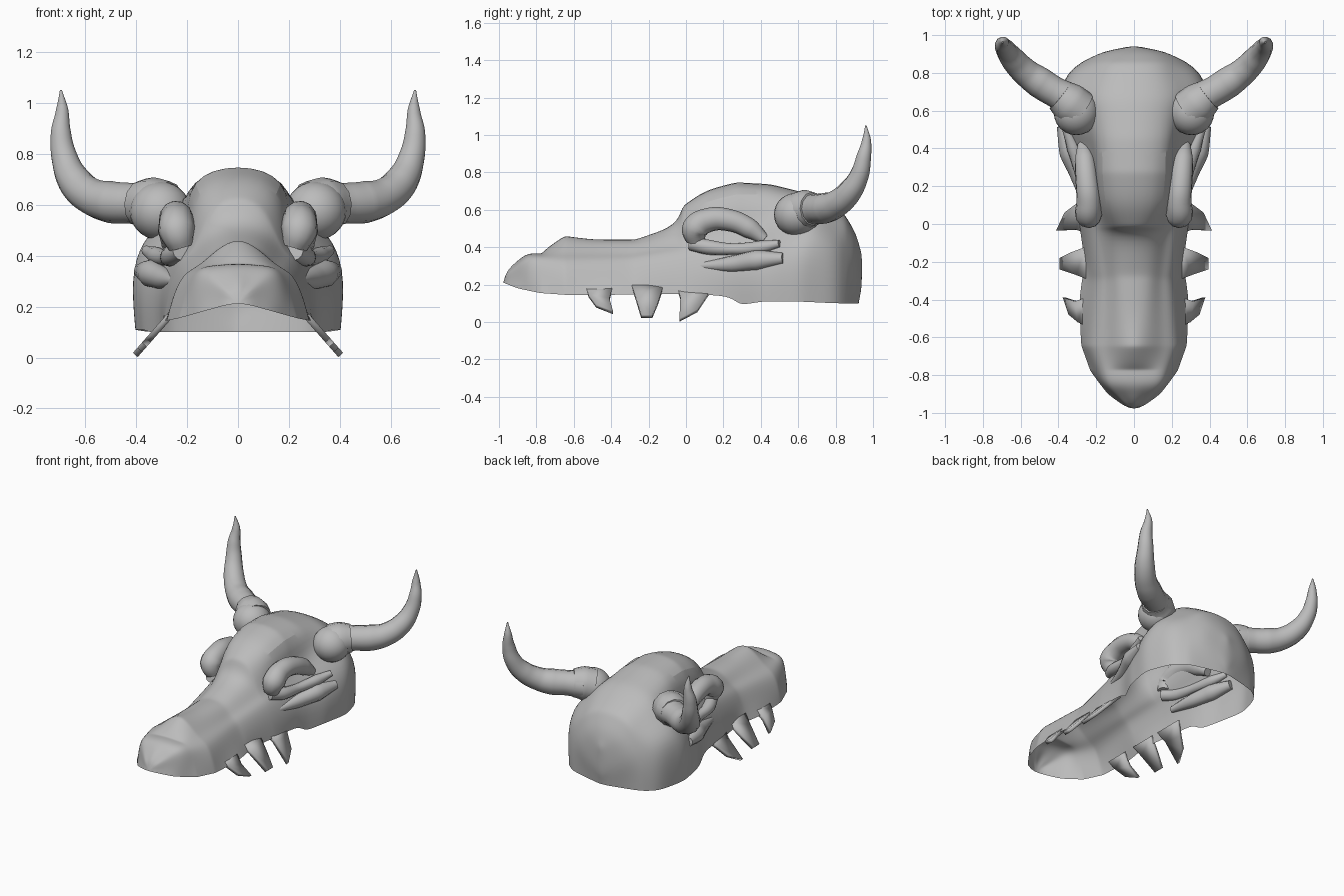
import bpy, bmesh, random
from mathutils import Vector

random.seed(4)
cube = bpy.data.objects.get("Cube")
if cube:
    bpy.data.objects.remove(cube, do_unlink=True)

BONE = (0.5, 0.5, 0.5, 1.0)
bone = bpy.data.materials.new("bone grey")
bone.use_nodes = True
bone.diffuse_color = BONE
bone.node_tree.nodes["Principled BSDF"].inputs["Base Color"].default_value = BONE


def finish(obj, angle=0.9):
    """Give the part its colour and smooth shading."""
    obj.data.materials.clear()
    obj.data.materials.append(bone)
    bpy.ops.object.select_all(action='DESELECT')
    obj.select_set(True)
    bpy.context.view_layer.objects.active = obj
    bpy.ops.object.shade_smooth_by_angle(angle=angle)
    return obj


def mesh_object(name, bm):
    mesh = bpy.data.meshes.new(name)
    bm.to_mesh(mesh)
    bm.free()
    obj = bpy.data.objects.new(name, mesh)
    bpy.context.collection.objects.link(obj)
    return obj


def sample(rail, y):
    """Point on a guide rail of (y, x, z) at depth y."""
    for a, b in zip(rail, rail[1:]):
        if y <= b[0]:
            t = max(0, (y - a[0]) / (b[0] - a[0]))
            return Vector((a[1] + (b[1] - a[1]) * t, y, a[2] + (b[2] - a[2]) * t))
    return Vector((rail[-1][1], rail[-1][0], rail[-1][2]))


def tube(name, points, radii, side, resolution=6):
    """Tapered round sweep through a few points."""
    curve = bpy.data.curves.new(name, 'CURVE')
    curve.dimensions = '3D'
    curve.bevel_depth = 1.0
    curve.bevel_resolution = 4
    curve.resolution_u = resolution
    curve.use_fill_caps = True
    spline = curve.splines.new('BEZIER')
    spline.bezier_points.add(len(points) - 1)
    for p, (x, y, z), r in zip(spline.bezier_points, points, radii):
        p.co = (side * x, y, z)
        p.radius = r
        p.handle_left_type = p.handle_right_type = 'AUTO'
    obj = bpy.data.objects.new(name, curve)
    bpy.context.collection.objects.link(obj)
    bpy.ops.object.select_all(action='DESELECT')
    obj.select_set(True)
    bpy.context.view_layer.objects.active = obj
    bpy.ops.object.convert(target='MESH')
    return finish(bpy.context.object)


# Guide rails running from the snout tip to the back of the head: (y, x, z)
ridge = [(y, 0, z) for y, z in (
    (-1, .22), (-.93, .31), (-.85, .37), (-.77, .37), (-.74, .41), (-.65, .48),
    (-.5, .445), (-.27, .445), (-.05, .53), (-.02, .63), (.1, .72), (.27, .765),
    (.45, .755), (.68, .69), (.85, .58), (.91, .48), (.945, .34))]
crest = [(-1, 0, .22), (-.85, .08, .365), (-.77, .1, .36), (-.65, .09, .42),
         (-.5, .08, .43), (-.27, .09, .43), (-.05, .11, .49), (-.02, .11, .59),
         (.1, .18, .67), (.27, .2, .71), (.45, .2, .7), (.68, .18, .66),
         (.85, .13, .56), (.91, .09, .45), (.945, 0, .34)]
gutter = [(-1, 0, .22), (-.85, .13, .355), (-.65, .15, .36), (-.3, .14, .36),
          (-.05, .17, .4), (.1, .19, .45), (.3, .2, .5), (.5, .23, .56),
          (.68, .28, .56), (.85, .2, .49), (.91, .14, .41), (.945, 0, .3)]
shoulder = [(-1, 0, .22), (-.85, .16, .33), (-.65, .22, .33), (-.3, .19, .34),
            (-.05, .22, .38), (.15, .24, .42), (.4, .28, .44), (.55, .38, .45),
            (.68, .39, .46), (.8, .34, .42), (.91, .18, .33), (.945, 0, .25)]
cheek = [(-1, 0, .22), (-.85, .175, .25), (-.65, .26, .23), (-.3, .23, .25),
         (0, .27, .28), (.2, .3, .28), (.4, .38, .3), (.6, .43, .32),
         (.8, .36, .27), (.9, .22, .24), (.945, 0, .2)]
rim = [(-1, 0, .22), (-.9, .14, .18), (-.78, .23, .155), (-.64, .28, .145),
       (-.4, .29, .145), (-.2, .26, .15), (0, .29, .15), (.22, .3, .14),
       (.3, .32, .09), (.4, .37, .11), (.6, .41, .11), (.8, .35, .1),
       (.87, .25, .1), (.93, 0, .1)]

# Skull: an open-bottomed shell lofted over the rails
rails = [ridge, crest, gutter, shoulder, cheek, rim]
stations = sorted({round(p[0], 3) for p in ridge + gutter + rim})
bm = bmesh.new()
rows = []
for y in stations:
    half = [sample(r, y) for r in rails]
    other = [Vector((-p.x, p.y, p.z)) for p in half[:0:-1]]
    rows.append([bm.verts.new(p) for p in other + half])
for a, b in zip(rows, rows[1:]):
    for i in range(len(a) - 1):
        bm.faces.new((a[i], a[i + 1], b[i + 1], b[i]))
bmesh.ops.remove_doubles(bm, verts=bm.verts, dist=0.002)
bmesh.ops.recalc_face_normals(bm, faces=bm.faces)
if sum(f.normal.z * f.calc_area() for f in bm.faces) < 0:
    bmesh.ops.reverse_faces(bm, faces=bm.faces)
skull = mesh_object("skull", bm)
finish(skull, 1.2)
smooth = skull.modifiers.new("smooth", 'SUBSURF')
smooth.levels = smooth.render_levels = 2

# Tooth outlines in (y, z); each splays outward as it drops
teeth = {
    "front_tooth": [(-.54, .19), (-.52, .14), (-.48, .085), (-.39, .05),
                    (-.41, .12), (-.39, .19)],
    "middle_tooth": [(-.29, .19), (-.27, .13), (-.24, .03), (-.18, .03),
                     (-.15, .1), (-.12, .19)],
    "rear_tooth": [(-.05, .19), (-.03, .13), (-.035, .01), (.06, .06),
                   (.1, .12), (.15, .19)],
}

horn_path = [(.32, .65, .6), (.42, .7, .605), (.5, .75, .61), (.57, .8, .63),
             (.64, .87, .69), (.68, .925, .78), (.695, .95, .88), (.69, .965, .97),
             (.695, .962, 1.05)]
horn_radii = [.09, .082, .083, .075, .068, .053, .04, .025, .004]
horn_radii = [r * random.uniform(.97, 1.03) for r in horn_radii]

for side, label in ((1, "left"), (-1, "right")):
    # Horn and the bony boss it grows from
    tube(label + "_horn", horn_path, horn_radii, side, 8)
    bpy.ops.mesh.primitive_uv_sphere_add(
        segments=24, ring_count=14, radius=1, location=(side * .305, .59, .575))
    boss = bpy.context.object
    boss.name = label + "_horn_boss"
    boss.scale = (.12, .12, .115)
    finish(boss)
    tube(label + "_horn_collar", [(.29, .6, .585), (.34, .64, .6), (.39, .68, .605)],
         [.11, .108, .09], side)

    # Brow arching over the eye socket, with its lower lid
    tube(label + "_brow",
         [(.22, .05, .43), (.24, .05, .5), (.24, .12, .545), (.25, .23, .545),
          (.26, .34, .5), (.27, .42, .44)],
         [.05, .072, .065, .06, .055, .03], side)
    tube(label + "_eye_lid", [(.22, .03, .42), (.26, .12, .4), (.28, .25, .39),
                              (.32, .4, .4), (.36, .5, .42)],
         [.04, .04, .03, .035, .02], side)
    # Cheekbone
    tube(label + "_cheekbone", [(.25, .08, .3), (.29, .25, .31), (.34, .38, .33),
                                (.38, .52, .34)],
         [.02, .045, .055, .03], side)

    # Teeth
    for name, outline in teeth.items():
        bm = bmesh.new()
        face = bm.faces.new([bm.verts.new((side * (.28 + .88 * (.15 - z)), y, z))
                             for y, z in outline])
        face.normal_update()
        if face.normal.x * side < 0:
            face.normal_flip()
        tooth = mesh_object(label + "_" + name, bm)
        solid = tooth.modifiers.new("thickness", 'SOLIDIFY')
        solid.thickness = .025
        solid.offset = 0
        finish(tooth, .5)
